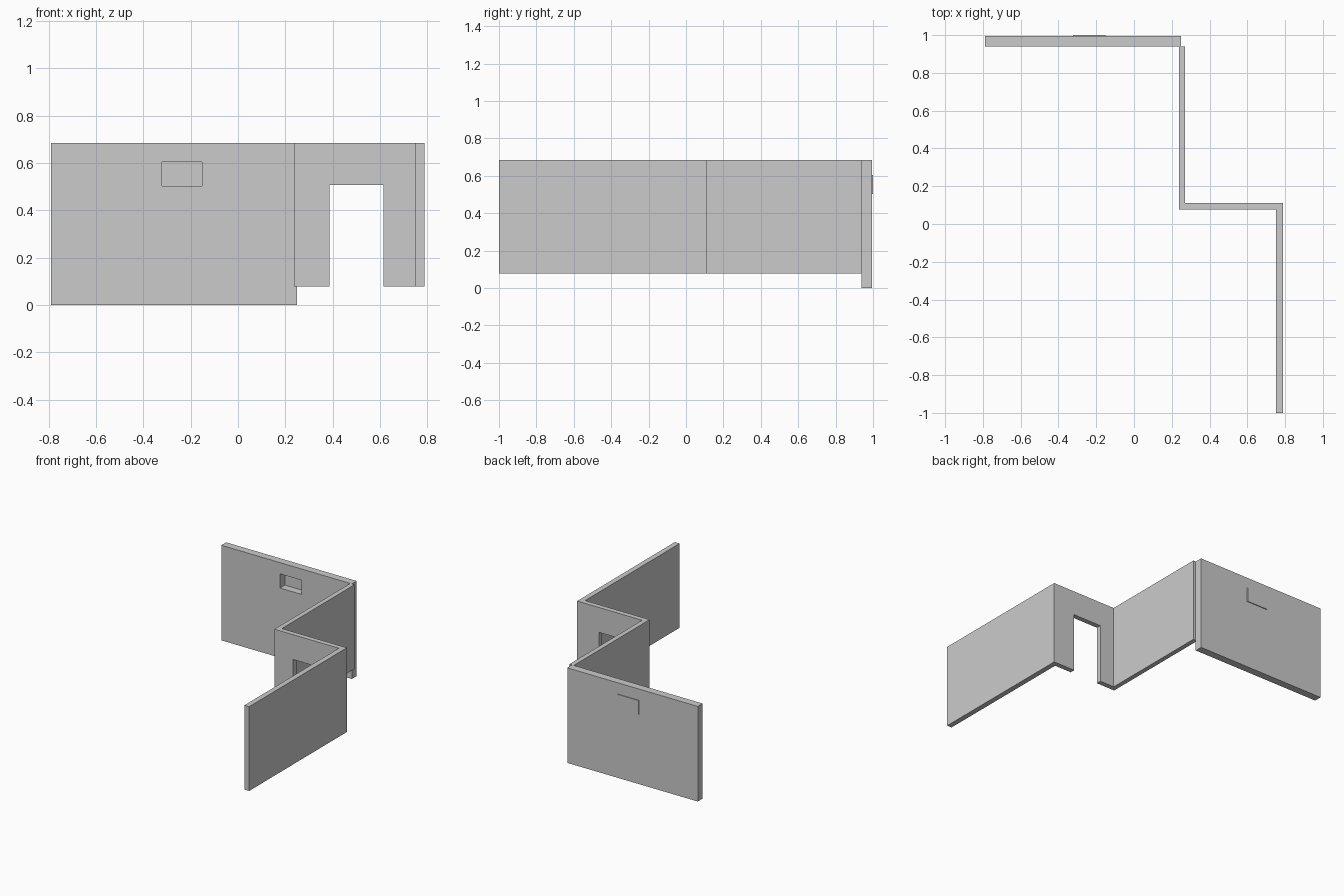
import bpy, bmesh
from mathutils import Vector

if "Cube" in bpy.data.objects:
    bpy.data.objects.remove(bpy.data.objects["Cube"])

TOP, SILL = 0.685, 0.078   # wall top, underside of the raised walls


def finish(name, bm):
    bmesh.ops.recalc_face_normals(bm, faces=bm.faces)
    mesh = bpy.data.meshes.new(name)
    bm.to_mesh(mesh)
    bm.free()
    obj = bpy.data.objects.new(name, mesh)
    bpy.context.collection.objects.link(obj)
    return obj


def wall_bmesh(profile, y0, y1):
    """Extrude an x-z outline from y0 to y1."""
    bm = bmesh.new()
    face = bm.faces.new([bm.verts.new((x, y0, z)) for x, z in profile])
    ext = bmesh.ops.extrude_face_region(bm, geom=[face], use_keep_orig=True)
    verts = [g for g in ext["geom"] if isinstance(g, bmesh.types.BMVert)]
    bmesh.ops.translate(bm, verts=verts, vec=(0, y1 - y0, 0))
    return bm


def rect(x0, x1, z0, z1):
    return [(x0, z0), (x1, z0), (x1, z1), (x0, z1)]


# Back wall with a window niche pushed slightly through its rear face
bm = wall_bmesh(rect(-0.79, 0.25, 0, TOP), 0.939, 0.994)
bmesh.ops.recalc_face_normals(bm, faces=bm.faces)
front = min(bm.faces, key=lambda f: f.calc_center_median().y)
bmesh.ops.inset_region(bm, faces=[front], thickness=0.05)
mid = front.calc_center_median()
for v in front.verts:
    v.co.x = -0.322 if v.co.x < mid.x else -0.152
    v.co.z = 0.502 if v.co.z < mid.z else 0.604
niche = bmesh.ops.extrude_discrete_faces(bm, faces=[front])["faces"][0]
bmesh.ops.translate(bm, verts=niche.verts[:], vec=Vector((0, 0.061, 0)))
mesh = bpy.data.meshes.new("back_wall")
bm.to_mesh(mesh)
bm.free()
bpy.context.collection.objects.link(bpy.data.objects.new("back_wall", mesh))

# Inner side wall
finish("inner_side_wall", wall_bmesh(rect(0.237, 0.271, SILL, TOP), 0.112, 0.939))

# Cross wall with a doorway open to the floor
doorway = [(0.237, SILL), (0.387, SILL), (0.387, 0.506), (0.615, 0.506),
           (0.615, SILL), (0.751, SILL), (0.751, TOP), (0.237, TOP)]
finish("doorway_wall", wall_bmesh(doorway, 0.076, 0.112))

# Outer side wall
finish("outer_side_wall", wall_bmesh(rect(0.751, 0.789, SILL, TOP), -1.0, 0.112))
